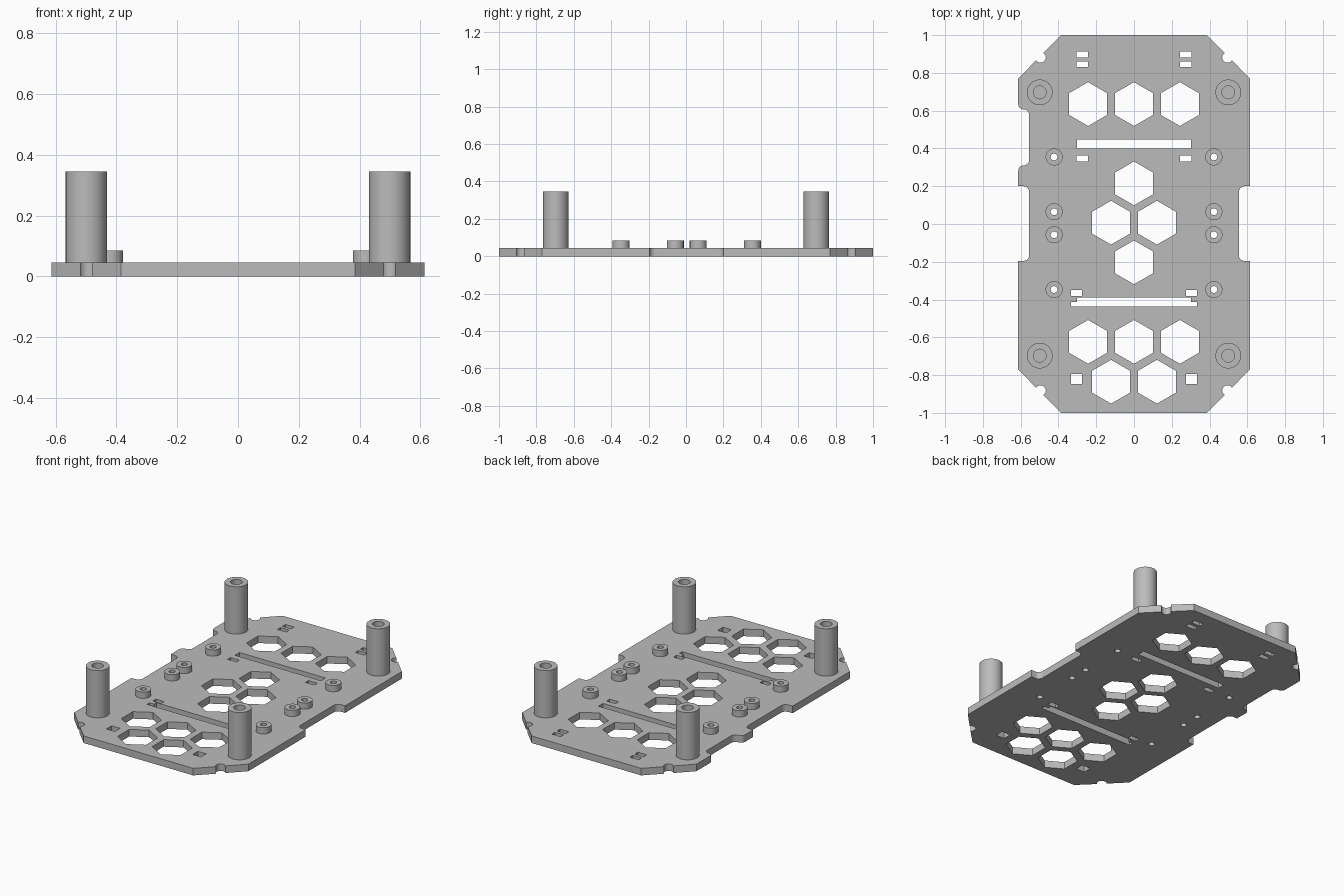
import bpy, bmesh
from math import sin, cos, radians, pi

cube = bpy.data.objects.get("Cube")
if cube:
    bpy.data.objects.remove(cube, do_unlink=True)

THICK = 0.045

gray = bpy.data.materials.new("plain gray")
gray.use_nodes = True
COLOR = (0.5, 0.5, 0.5, 1)
gray.diffuse_color = COLOR
gray.node_tree.nodes["Principled BSDF"].inputs["Base Color"].default_value = COLOR


def arc(cx, cy, r, start, end, steps=8):
    angles = [radians(start + (end - start) * i / steps) for i in range(steps + 1)]
    return [(cx + r * cos(a), cy + r * sin(a)) for a in angles]


def circle(cx, cy, r, steps=24):
    return arc(cx, cy, r, 0, 360, steps)[:-1]


def hexagon(cx, cy):
    return arc(cx, cy, 0.116, 30, 390, 6)[:-1]


def rect(x0, x1, y0, y1):
    return [(x0, y0), (x1, y0), (x1, y1), (x0, y1)]


def corner_notch(sx, sy, facing):
    return arc(sx * 0.495, sy * 0.882, 0.028, facing - 78, facing - 282, 16)


def add_object(name, bm):
    bmesh.ops.remove_doubles(bm, verts=bm.verts, dist=1e-5)
    bmesh.ops.recalc_face_normals(bm, faces=bm.faces)
    mesh = bpy.data.meshes.new(name)
    bm.to_mesh(mesh)
    bm.free()
    mesh.materials.append(gray)
    obj = bpy.data.objects.new(name, mesh)
    bpy.context.collection.objects.link(obj)
    bpy.ops.object.select_all(action="DESELECT")
    obj.select_set(True)
    bpy.context.view_layer.objects.active = obj
    bpy.ops.object.shade_smooth_by_angle(angle=radians(30))
    return obj


def tube(name, x, y, outer, inner, top):
    """Hollow post standing on the plate."""
    bm = bmesh.new()
    profile = [(outer, THICK), (outer, top), (inner, top), (inner, THICK)]
    verts = [bm.verts.new((r, 0, z)) for r, z in profile]
    edges = [bm.edges.new(pair) for pair in zip(verts, verts[1:])]
    bmesh.ops.spin(bm, geom=verts + edges, cent=(0, 0, 0), axis=(0, 0, 1),
                   angle=2 * pi, steps=40)
    bmesh.ops.translate(bm, verts=bm.verts, vec=(x, y, 0))
    add_object(name, bm)


# Plate outline, counter-clockwise from the front right corner
W, C, E = 0.613, 0.385, 0.77      # half width, chamfer ends
F, R = 0.585, 0.03                # fillet centre and radius in side recesses
outline = [(C, -1), *corner_notch(1, -1, 315), (W, -E), (W, -0.195)]
outline += arc(F, -0.165, R, 270, 180) + arc(F, 0.17, R, 180, 90)
outline += [(W, 0.2), (W, E), *corner_notch(1, 1, 45), (C, 1)]
outline += [(-C, 1), *corner_notch(-1, 1, 135), (-W, E)]
outline += arc(-F, 0.635, W - F, 180, 270) + arc(-F, 0.577, R, 90, 0)
outline += arc(-F, 0.34, R, 0, -90) + arc(-F, 0.282, W - F, 90, 180)
outline += [(-W, 0.2)] + arc(-F, 0.17, R, 90, 0) + arc(-F, -0.165, R, 0, -90)
outline += [(-W, -0.195), (-W, -E), *corner_notch(-1, -1, 225), (-C, -1)]

# Hexagonal openings
HX = 0.243
holes = [hexagon(x, y) for y in (0.635, -0.624) for x in (-HX, 0, HX)]
holes += [hexagon(0, 0.215), hexagon(0, -0.203)]
holes += [hexagon(s * HX / 2, y) for y in (0.007, -0.835) for s in (-1, 1)]

# Long slots
holes.append(rect(-0.303, 0.303, 0.401, 0.447))
holes.append([(-0.333, -0.438), (0.333, -0.438), (0.333, -0.412), (0.303, -0.412),
              (0.303, -0.388), (-0.303, -0.388), (-0.303, -0.412), (-0.333, -0.412)])

# Small rectangular tie holes, mirrored left and right
for x0, x1, y0, y1 in [(0.243, 0.305, 0.882, 0.912), (0.243, 0.305, 0.83, 0.861),
                       (0.243, 0.305, 0.331, 0.362), (0.274, 0.333, -0.381, -0.35),
                       (0.274, 0.333, -0.847, -0.794)]:
    holes += [rect(x0, x1, y0, y1), rect(-x1, -x0, y0, y1)]

# Screw holes under the small bosses
BOSS_X, BOSS_HOLE = 0.423, 0.018
BOSS_Y = (0.355, 0.065, -0.057, -0.347)
holes += [circle(s * BOSS_X, y, BOSS_HOLE, 40) for s in (-1, 1) for y in BOSS_Y]

# Base plate: filled flat curve with holes, extruded
curve = bpy.data.curves.new("plate_outline", "CURVE")
curve.dimensions = "2D"
curve.fill_mode = "BOTH"
curve.extrude = THICK / 2
for loop in [outline] + holes:
    spline = curve.splines.new("POLY")
    spline.points.add(len(loop) - 1)
    for point, (x, y) in zip(spline.points, loop):
        point.co = (x, y, 0, 1)
    spline.use_cyclic_u = True
temp = bpy.data.objects.new("plate_outline", curve)
bpy.context.collection.objects.link(temp)
bpy.context.view_layer.update()
flat = bpy.data.meshes.new_from_object(
    temp.evaluated_get(bpy.context.evaluated_depsgraph_get()))
bm = bmesh.new()
bm.from_mesh(flat)
bmesh.ops.translate(bm, verts=bm.verts, vec=(0, 0, THICK / 2))
for face in bm.faces:
    face.material_index = 0
bpy.data.objects.remove(temp, do_unlink=True)
bpy.data.curves.remove(curve)
bpy.data.meshes.remove(flat)
add_object("base_plate", bm)

# Tall corner posts and small screw bosses
for side, sx in (("left", 1), ("right", -1)):
    for end, sy in (("front", -1), ("back", 1)):
        tube(f"{end}_{side}_post", sx * 0.499, sy * 0.697, 0.068, 0.034, 0.346)
    for i, y in enumerate(BOSS_Y, 1):
        tube(f"{side}_boss_{i}", sx * BOSS_X, y, 0.045, BOSS_HOLE, 0.085)
